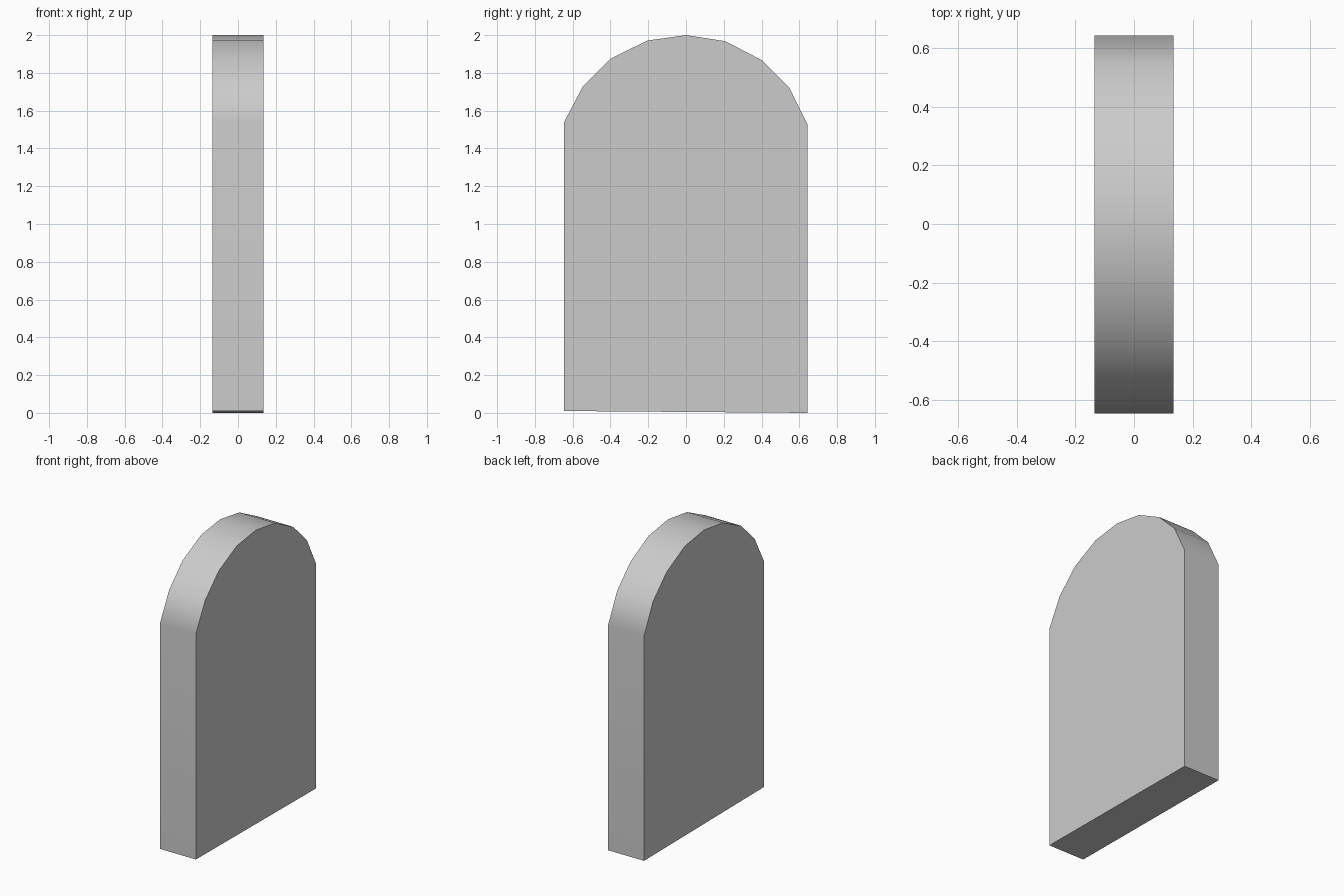
import bpy
import bmesh
import math

if "Cube" in bpy.data.objects:
    bpy.data.objects.remove(bpy.data.objects["Cube"])

HALF_THICKNESS = 0.135

# Slab outline in the y-z plane: slightly tilted base, straight sides, faceted arch
outline = [
    (-0.645, 0.01), (0.643, 0.0), (0.643, 1.527), (0.545, 1.725),
    (0.40, 1.868), (0.207, 1.968), (0.0, 2.0), (-0.205, 1.971),
    (-0.40, 1.875), (-0.545, 1.73), (-0.645, 1.54),
]

# Extrude the outline across the thickness
bm = bmesh.new()
face = bm.faces.new([bm.verts.new((-HALF_THICKNESS, y, z)) for y, z in outline])
ext = bmesh.ops.extrude_face_region(bm, geom=[face], use_keep_orig=True)
new_verts = [g for g in ext["geom"] if isinstance(g, bmesh.types.BMVert)]
bmesh.ops.translate(bm, verts=new_verts, vec=(2 * HALF_THICKNESS, 0, 0))
bmesh.ops.recalc_face_normals(bm, faces=bm.faces)

mesh = bpy.data.meshes.new("arched_slab")
bm.to_mesh(mesh)
bm.free()
slab = bpy.data.objects.new("arched_slab", mesh)
bpy.context.collection.objects.link(slab)

# Smooth arch with sharp rims and flat sides
bpy.context.view_layer.objects.active = slab
slab.select_set(True)
bpy.ops.object.shade_smooth_by_angle(angle=math.radians(40))
weighted = slab.modifiers.new("flat_sides", 'WEIGHTED_NORMAL')
weighted.keep_sharp = True
